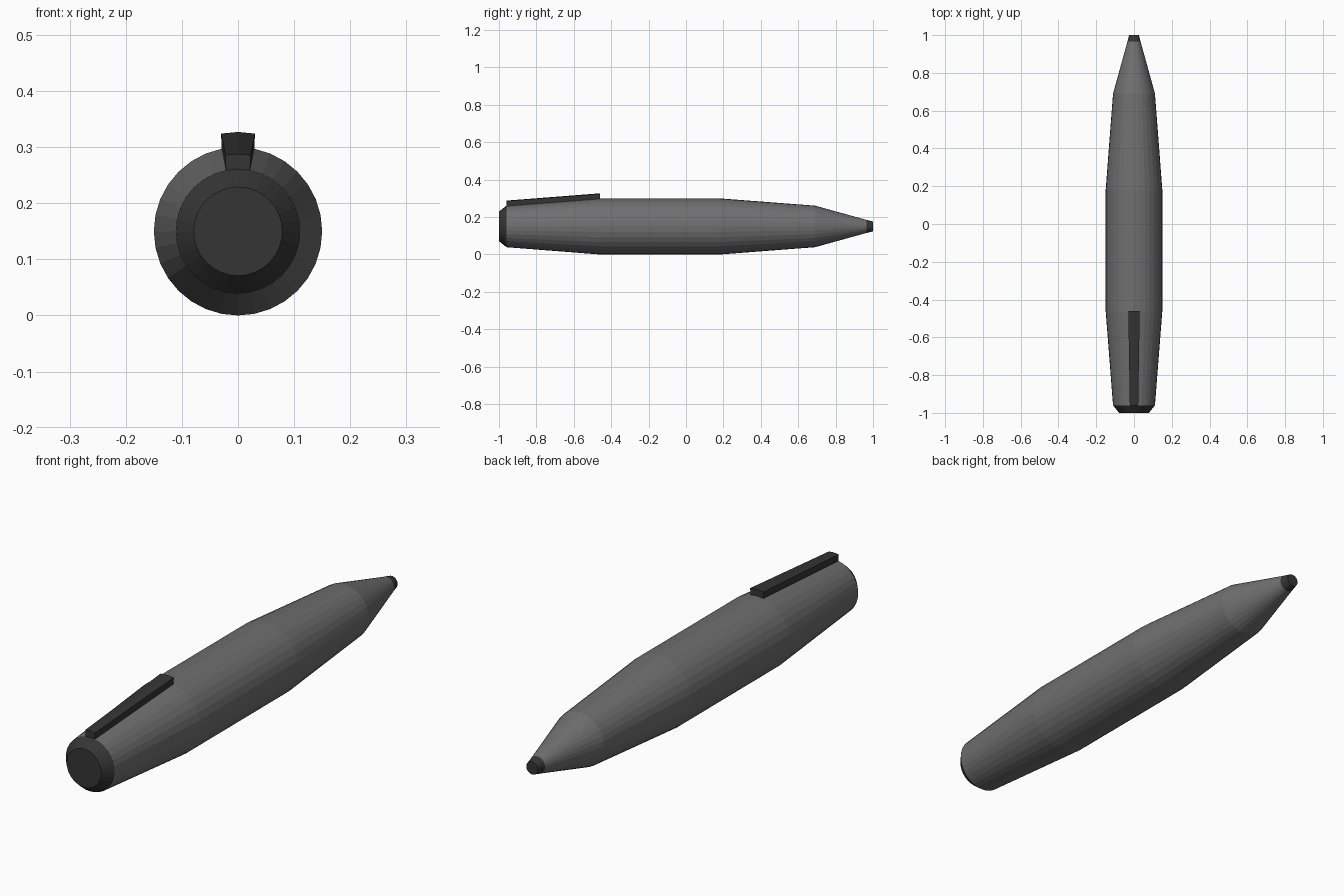
import bpy, bmesh, math

if "Cube" in bpy.data.objects:
    bpy.data.objects.remove(bpy.data.objects["Cube"])

SIDES = 32
AXIS_Z = 0.15


def material(name, grey):
    m = bpy.data.materials.new(name)
    m.diffuse_color = (grey, grey, grey, 1)
    m.use_nodes = True
    m.node_tree.nodes["Principled BSDF"].inputs["Base Color"].default_value = m.diffuse_color
    return m


def finish(bm, name, mat):
    bmesh.ops.recalc_face_normals(bm, faces=bm.faces)
    mesh = bpy.data.meshes.new(name)
    bm.to_mesh(mesh)
    bm.free()
    mesh.materials.append(mat)
    ob = bpy.data.objects.new(name, mesh)
    bpy.context.collection.objects.link(ob)
    return ob


def lathe(name, profile, mat, cap=None):
    """Turn (y, radius) points about the pen axis; cap is the ring to close."""
    bm = bmesh.new()
    rings = []
    for y, r in profile:
        rings.append([bm.verts.new((r * math.sin(a), y, AXIS_Z + r * math.cos(a)))
                      for a in (2 * math.pi * i / SIDES for i in range(SIDES))])
    for a, b in zip(rings, rings[1:]):
        for i in range(SIDES):
            j = (i + 1) % SIDES
            bm.faces.new((a[i], a[j], b[j], b[i]))
    if cap is not None:
        bm.faces.new(rings[cap])
    ob = finish(bm, name, mat)
    # open strips: make sure normals face away from the axis
    p = ob.data.polygons[0]
    if p.normal.x * p.center.x + p.normal.z * (p.center.z - AXIS_Z) < 0:
        ob.data.flip_normals()
    return ob


grey = material("body_grey", 0.16)
dark = material("dark_grey", 0.035)

# Barrel, rear cap and writing tip
lathe("barrel", [(-0.96, 0.111), (-0.46, 0.15), (0.18, 0.15),
                 (0.69, 0.111), (0.965, 0.035)], grey)
lathe("end_cap", [(-1.0, 0.079), (-0.96, 0.111)], dark, cap=0)
lathe("tip", [(0.965, 0.035), (1.0, 0.026)], dark, cap=1)

# Clip: two barrel facets raised off the surface
bm = bmesh.new()
sections = []
for y, r in ((-0.96, 0.111), (-0.46, 0.15)):
    low, high = [], []
    for k in (-1, 0, 1):
        a = 2 * math.pi * k / SIDES
        x, z = r * math.sin(a), AXIS_Z + r * math.cos(a)
        low.append(bm.verts.new((x, y, z)))
        high.append(bm.verts.new((x * 1.03, y, z + 0.027)))
    loop = low + high[::-1]
    bm.faces.new(loop)
    sections.append(loop)
a, b = sections
for i in range(6):
    j = (i + 1) % 6
    bm.faces.new((a[i], a[j], b[j], b[i]))
finish(bm, "clip", dark)
